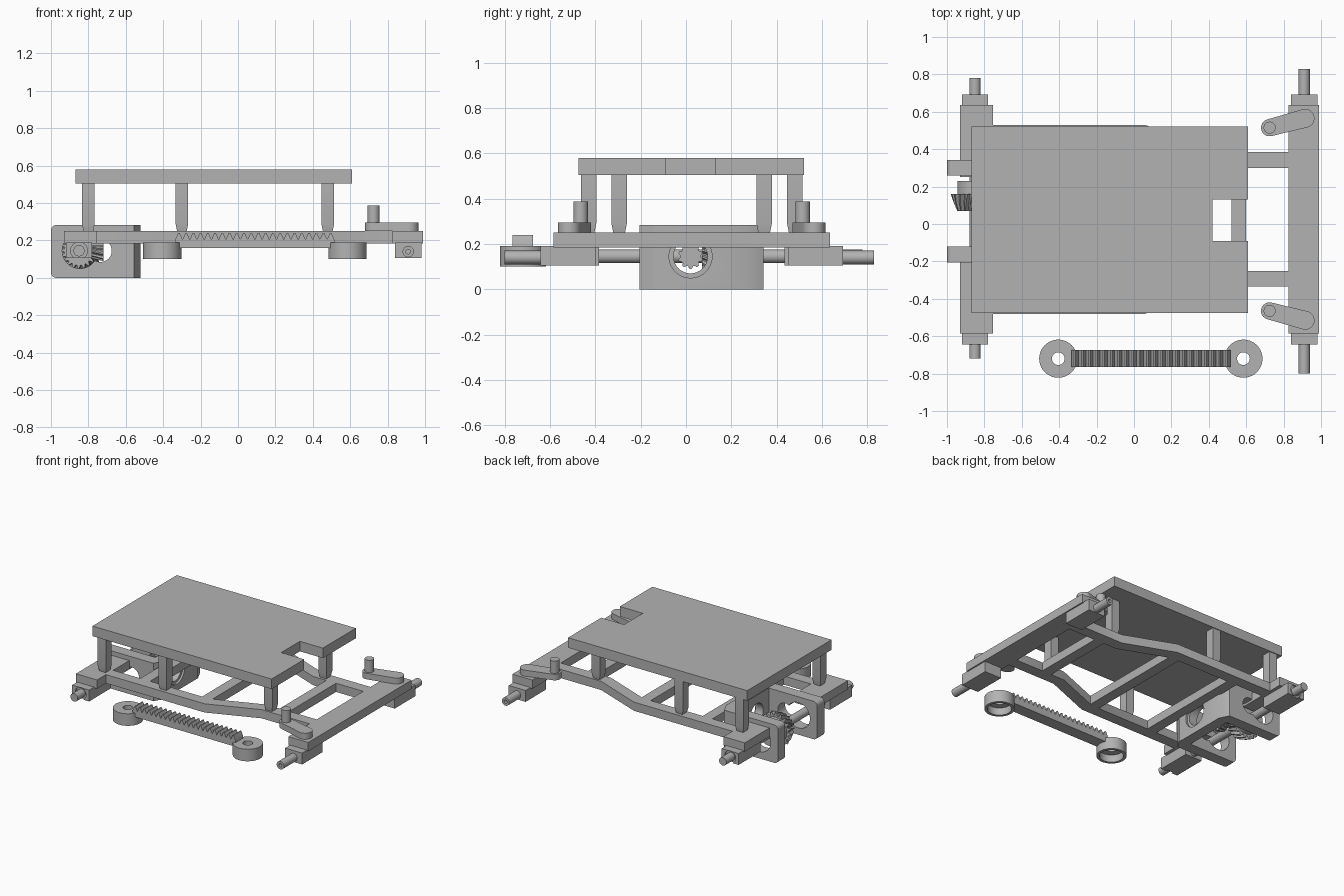
import bpy, bmesh, math
from mathutils import Vector

if "Cube" in bpy.data.objects:
    bpy.data.objects.remove(bpy.data.objects["Cube"])

MID = 0.025  # centre line of the frame in y

grey = bpy.data.materials.new("plain_grey")
grey.use_nodes = True
grey.diffuse_color = (0.45, 0.45, 0.45, 1)
grey.node_tree.nodes["Principled BSDF"].inputs["Base Color"].default_value = (0.45, 0.45, 0.45, 1)


def place(axis, u, v, w):
    return {"X": (w, u, v), "Y": (u, w, v), "Z": (u, v, w)}[axis]


def loft(name, rings):
    """Solid through equal-length rings of points, capped at both ends."""
    bm = bmesh.new()
    loops = [[bm.verts.new(p) for p in ring] for ring in rings]
    n = len(loops[0])
    for a, b in zip(loops, loops[1:]):
        for i in range(n):
            j = (i + 1) % n
            bm.faces.new((a[i], a[j], b[j], b[i]))
    bm.faces.new(loops[0])
    bm.faces.new(loops[-1])
    bmesh.ops.recalc_face_normals(bm, faces=bm.faces)
    mesh = bpy.data.meshes.new(name)
    bm.to_mesh(mesh)
    bm.free()
    mesh.materials.append(grey)
    obj = bpy.data.objects.new(name, mesh)
    bpy.context.collection.objects.link(obj)
    return obj


def prism(name, points, axis, lo, hi):
    return loft(name, [[place(axis, u, v, w) for u, v in points] for w in (lo, hi)])


def box(name, x, y, z):
    return prism(name, [(x[0], y[0]), (x[1], y[0]), (x[1], y[1]), (x[0], y[1])], "Z", *z)


def arc(cu, cv, r, start=0, sweep=360, n=40):
    steps = n if sweep == 360 else n + 1
    angles = [math.radians(start + sweep * i / n) for i in range(steps)]
    return [(cu + r * math.cos(a), cv + r * math.sin(a)) for a in angles]


def cyl(name, cu, cv, r, axis, lo, hi):
    return prism(name, arc(cu, cv, r), axis, lo, hi)


def cut(obj, *cutters):
    for c in cutters:
        c.hide_render = True
        mod = obj.modifiers.new("cut", "BOOLEAN")
        mod.operation = "DIFFERENCE"
        mod.solver = "EXACT"
        mod.object = c
    deps = bpy.context.evaluated_depsgraph_get()
    mesh = bpy.data.meshes.new_from_object(obj.evaluated_get(deps))
    obj.modifiers.clear()
    obj.data = mesh
    for c in cutters:
        bpy.data.objects.remove(c)


def bevel_gear(name, axis, cu, cv, stations, teeth):
    """Toothed cone; each station is (position, radius, twist)."""
    rings = []
    for w, r, twist in stations:
        ring = []
        for i in range(teeth * 4):
            a = 2 * math.pi * i / (teeth * 4) + twist
            rr = r if i % 4 < 2 else r * 0.82
            ring.append(place(axis, cu + rr * math.cos(a), cv + rr * math.sin(a), w))
        rings.append(ring)
    return loft(name, rings)


def span(side, a, b):
    """Ordered y range at distances a..b from the centre line."""
    return sorted((MID + side * a, MID + side * b))


# Top deck with a notch in one end
prism("deck", [(-.87, -.475), (.61, -.475), (.61, -.09), (.42, -.09), (.42, .13),
               (.61, .13), (.61, .52), (-.87, .52)], "Z", .505, .58)

# Frame: end beam, cross members
box("front_beam", (.825, .99), span(1, -.61, .61), (.185, .25))
box("front_cross_member", (.52, .60), span(1, -.3, .3), (.185, .25))
box("middle_cross_member", (-.02, .06), span(1, -.45, .45), (.185, .25))
box("rear_cross_member", (-.53, -.45), span(1, -.45, .45), (.185, .25))

for side, tag in ((1, "left"), (-1, "right")):
    # Bent side rail
    outer = [(-.84, .505), (.06, .505), (.43, .36), (.84, .36)]
    inner = [(.84, .275), (.41, .275), (.04, .42), (-.84, .42)]
    prism(tag + "_side_rail", [(x, MID + side * d) for x, d in outer + inner], "Z", .185, .25)

    # Tapered deck legs
    for where, x, d in (("rear", -.8, .455), ("middle", -.3, .455), ("front", .48, .32)):
        y = MID + side * d
        rings = []
        for z, h in ((.25, .026), (.29, .034), (.51, .034)):
            rings.append([(x + a * h, y + b * h, z) for a, b in ((-1, -1), (1, -1), (1, 1), (-1, 1))])
        loft(f"{tag}_{where}_leg", rings)

    # Rear beam, axle blocks and stub shafts
    box(tag + "_rear_beam", (-.93, -.755), span(side, .225, .61), (.185, .25))
    rear_block = box(tag + "_rear_axle_block", (-.92, -.78), span(side, .41, .668), (.105, .19))
    cut(rear_block, cyl("cutter", -.85, .145, .045, "Y", *span(side, .655, .7)))
    box(tag + "_front_axle_block", (.84, .98), span(side, .425, .668), (.105, .19))
    stub = cyl(tag + "_front_stub_shaft", .91, .14, .03, "Y", *span(side, .6, .805 if side > 0 else .825))
    cut(stub, cyl("cutter", .91, .14, .012, "Y", *span(side, .78, .9)))

    # Steering arm with an upright pin
    p = Vector((.725, MID + side * .49))
    q = Vector((.915, MID + side * .54))
    a = math.degrees(math.atan2(q.y - p.y, q.x - p.x))
    outline = arc(p.x, p.y, .046, a + 90, 180, 16) + arc(q.x, q.y, .05, a - 90, 180, 16)
    prism(tag + "_steering_arm", outline, "Z", .25, .295)
    cyl(tag + "_steering_pin", p.x, p.y, .032, "Z", .29, .387)

    # Gearbox side plate with rounded rear corners and a keyhole opening
    lo, hi = (.26, .343) if side > 0 else (-.205, -.12)
    profile = [(-.57, 0), (-.57, .283)] + arc(-.97, .253, .03, 90, 90, 8) + arc(-.97, .03, .03, 180, 90, 8)
    plate = prism(tag + "_gearbox_plate", profile, "Y", lo, hi)
    cut(plate, cyl("cutter", -.845, .145, .095, "Y", lo - .1, hi + .1),
        cyl("cutter", -.735, .145, .06, "Y", lo - .1, hi + .1))

# Gearbox end wall with chamfered corners and a bore
wall = prism("gearbox_end_wall", [(-.60, -.205), (-.555, -.205), (-.52, -.145), (-.52, .27),
                                  (-.555, .343), (-.60, .343)], "Z", 0, .283)
cut(wall, cyl("cutter", .02, .145, .075, "X", -.8, -.4),
    cyl("cutter", .02, .145, .095, "X", -.535, -.4))

# Rear axle shaft and bevel gears
cyl("rear_axle_shaft", -.85, .145, .03, "Y", -.72, .78)
bevel_gear("axle_bevel_gear", "Y", -.85, .145, [(.07, .095, .25), (.115, .115, .12), (.16, .13, 0)], 20)
cyl("axle_gear_hub", -.85, .145, .095, "Y", .155, .23)
bevel_gear("pinion_gear", "X", .02, .145, [(-.785, .042, 0), (-.72, .055, .25)], 10)

# Separate steering rack: toothed bar between two cupped rings
teeth, start, length = 22, -.335, .85
pitch = length / teeth
ridge = []
for i in range(teeth):
    x = start + i * pitch
    ridge += [(x, .205), (x + .4 * pitch, .24), (x + .6 * pitch, .24)]
ridge += [(start + length, .205), (start + length, .16), (start, .16)]
prism("rack_bar", ridge, "Y", -.765, -.675)
for tag, x in (("right", -.405), ("left", .585)):
    ring = cyl(tag + "_rack_ring", x, -.72, .102, "Z", .1, .19)
    cut(ring, cyl("cutter", x, -.72, .034, "Z", 0, .3),
        cyl("cutter", x, -.72, .082, "Z", 0, .155))

# Smooth the round surfaces while keeping edges crisp
bpy.ops.object.select_all(action="DESELECT")
for obj in bpy.context.collection.objects:
    if obj.type == "MESH":
        obj.select_set(True)
        bpy.context.view_layer.objects.active = obj
bpy.ops.object.shade_smooth_by_angle(angle=math.radians(30))
